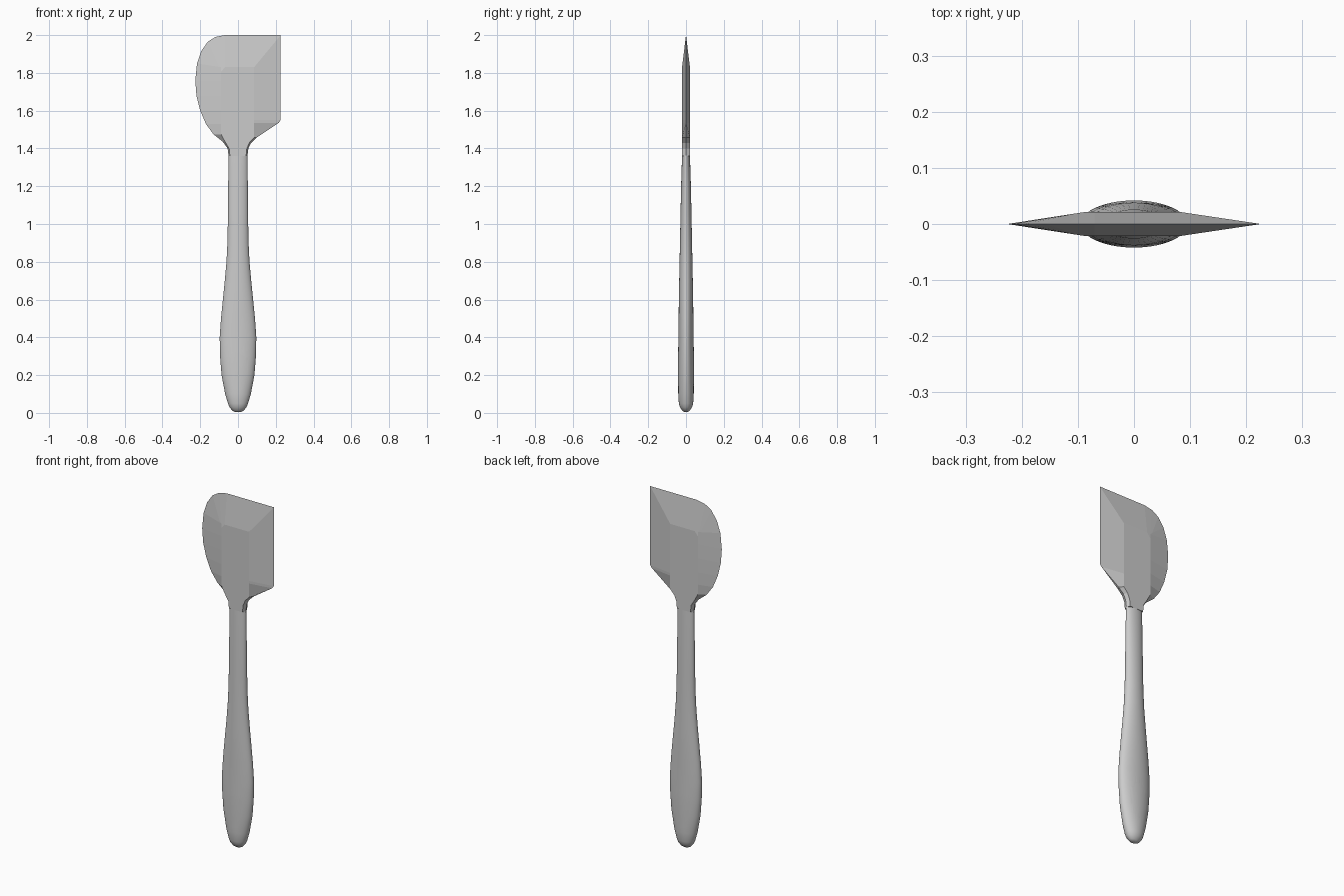
import bpy, bmesh, math

cube = bpy.data.objects.get("Cube")
if cube:
    bpy.data.objects.remove(cube, do_unlink=True)

grey = bpy.data.materials.new("light grey")
grey.use_nodes = True
grey.diffuse_color = (0.6, 0.6, 0.6, 1)
grey.node_tree.nodes["Principled BSDF"].inputs["Base Color"].default_value = (0.6, 0.6, 0.6, 1)


def make_object(name, bm):
    bmesh.ops.recalc_face_normals(bm, faces=bm.faces)
    mesh = bpy.data.meshes.new(name)
    bm.to_mesh(mesh)
    bm.free()
    mesh.materials.append(grey)
    obj = bpy.data.objects.new(name, mesh)
    bpy.context.collection.objects.link(obj)
    return obj


def loft(name, sections, count):
    """Skin a stack of oval rings given as (z, half width, half depth)."""
    bm = bmesh.new()
    rings = []
    for z, w, d in sections:
        angles = [2 * math.pi * i / count for i in range(count)]
        rings.append([bm.verts.new((w * math.cos(a), d * math.sin(a), z)) for a in angles])
    for low, high in zip(rings, rings[1:]):
        for i in range(count):
            j = (i + 1) % count
            bm.faces.new((low[i], low[j], high[j], high[i]))
    bm.faces.new(rings[0])
    bm.faces.new(rings[-1])
    return make_object(name, bm)


# Handle: swollen grip narrowing to a slim shaft
handle = loft("handle", [
    (0.005, 0.015, 0.010), (0.012, 0.030, 0.020), (0.03, 0.045, 0.032),
    (0.05, 0.053, 0.038), (0.10, 0.068, 0.041), (0.20, 0.087, 0.042),
    (0.30, 0.095, 0.042), (0.40, 0.097, 0.040), (0.50, 0.090, 0.039),
    (0.60, 0.080, 0.038), (0.70, 0.070, 0.036), (0.80, 0.061, 0.034),
    (0.90, 0.056, 0.032), (1.00, 0.054, 0.030), (1.20, 0.052, 0.026),
    (1.36, 0.050, 0.021), (1.41, 0.050, 0.019)], 40)

# Hanging hole: oval cutter through the grip
bm = bmesh.new()
bmesh.ops.create_cone(bm, cap_ends=True, segments=40, radius1=1, radius2=1, depth=0.3)
for v in bm.verts:
    x, y, z = v.co
    v.co = (x * 0.05, z, 0.235 + y * 0.106)
cutter = make_object("hole_cutter", bm)
cutter.hide_render = True
cutter.hide_viewport = True
cut = handle.modifiers.new("hanging hole", "BOOLEAN")
cut.operation = "DIFFERENCE"
cut.solver = "EXACT"
cut.object = cutter
bpy.context.view_layer.objects.active = handle
handle.select_set(True)
bpy.ops.object.modifier_apply(modifier=cut.name)
bpy.data.objects.remove(cutter, do_unlink=True)
bpy.ops.object.shade_smooth_by_angle(angle=math.radians(35))

# Blade: thin sharp rim around a raised flat middle, one straight side
rim = [(-0.05, 1.36), (-0.055, 1.40), (-0.08, 1.435), (-0.13, 1.475),
       (-0.17, 1.53), (-0.20, 1.60), (-0.22, 1.68), (-0.226, 1.76),
       (-0.217, 1.85), (-0.195, 1.915), (-0.16, 1.965), (-0.12, 1.99),
       (-0.07, 2.0), (0.226, 2.0), (0.226, 1.55), (0.215, 1.535),
       (0.10, 1.458), (0.07, 1.43), (0.055, 1.40), (0.05, 1.36)]


def middle_point(x, z):
    if abs(x) < 0.09 and z < 1.5:
        return x * 0.85, z
    px, pz = max(-0.09, min(0.085, x)), min(z, 1.83)
    # Soften the corner on the curved side
    if x < -0.1 and z > 1.9:
        pz = 1.805
    return px, pz


bm = bmesh.new()
edge = [bm.verts.new((x, 0, z)) for x, z in rim]
for side in (-1, 1):
    found = {}
    inner = []
    for x, z in rim:
        key = middle_point(x, z)
        if key not in found:
            found[key] = bm.verts.new((key[0], side * 0.021, key[1]))
        inner.append(found[key])
    for i in range(len(rim)):
        j = (i + 1) % len(rim)
        corners = [edge[i], edge[j], inner[j], inner[i]]
        bm.faces.new(list(dict.fromkeys(corners)))
    bm.faces.new(list(dict.fromkeys(inner)))
blade = make_object("blade", bm)
